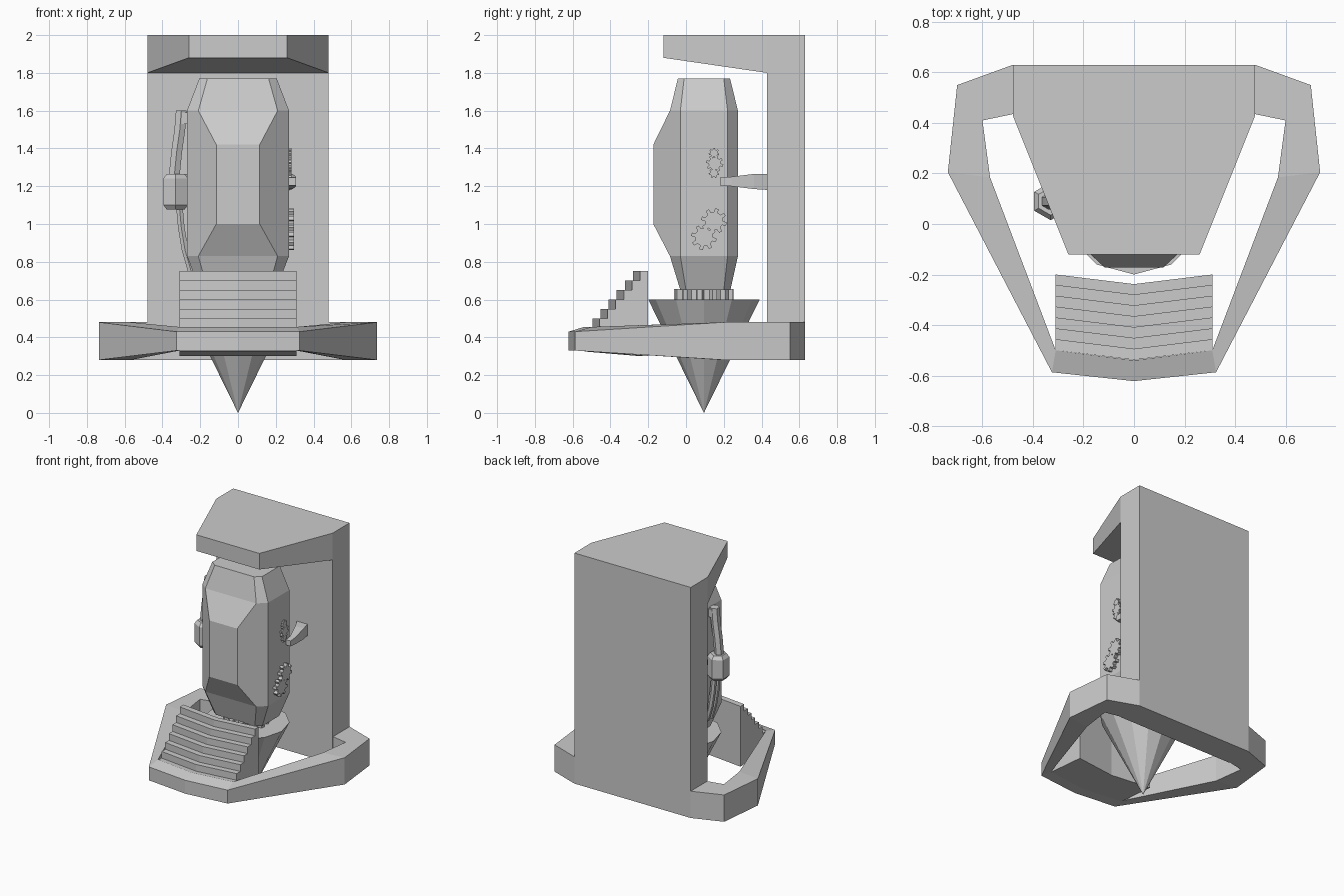
import bpy, bmesh
from math import sin, cos, pi
from mathutils import Vector

if "Cube" in bpy.data.objects:
    bpy.data.objects.remove(bpy.data.objects["Cube"])


def loft(name, sections, cap=True):
    """Skin a list of equal-length closed cross-sections."""
    bm = bmesh.new()
    rows = [[bm.verts.new(p) for p in s] for s in sections]
    n = len(rows[0])
    for a, b in zip(rows, rows[1:]):
        for i in range(n):
            j = (i + 1) % n
            bm.faces.new((a[i], a[j], b[j], b[i]))
    if cap:
        bm.faces.new(rows[0])
        bm.faces.new(rows[-1])
    bmesh.ops.recalc_face_normals(bm, faces=bm.faces)
    me = bpy.data.meshes.new(name)
    bm.to_mesh(me)
    bm.free()
    ob = bpy.data.objects.new(name, me)
    bpy.context.collection.objects.link(ob)
    return ob


def mirror(ob):
    ob.modifiers.new("mirror", 'MIRROR')
    return ob


def gear_profile(teeth, r_out, r_in):
    """Flat gear outline as (u, v) pairs."""
    pts = []
    step = 2 * pi / teeth
    for t in range(teeth):
        for f, r in ((0, r_in), (.42, r_in), (.54, r_out), (.88, r_out)):
            a = (t + f) * step
            pts.append((r * cos(a), r * sin(a)))
    return pts


def tube(name, path, radius, sides=6):
    """Vertical-ish faceted pipe; sections stay horizontal."""
    return loft(name, [[(x + r * cos(2 * pi * i / sides + pi / 6),
                         y + r * sin(2 * pi * i / sides + pi / 6), z)
                        for i in range(sides)]
                       for (x, y, z), r in zip(path, radius)])


# Back wall
loft("back_wall", [[(x, .43, .28), (x, .63, .28), (x, .63, 2), (x, .43, 2)]
                   for x in (-.48, .48)])

# Overhanging roof, thinner and narrower towards the front
loft("roof", [[(-w, y, zb), (w, y, zb), (w, y, 2), (-w, y, 2)]
              for w, y, zb in ((.48, .43, 1.8), (.26, -.12, 1.88))])

# Base ring: outer xy, inner xy, outer bottom/top z, inner top z
half = [((.48, .63), (.48, .435), .28, .48, .48),
        ((.70, .55), (.60, .41), .28, .48, .48),
        ((.737, .205), (.57, .185), .28, .48, .48),
        ((.325, -.587), (.31, -.5), .33, .43, .455),
        ((0, -.622), (0, -.54), .33, .43, .455)]


def ring_section(s, sign):
    (ox, oy), (ix, iy), zb, zt, zi = s
    return [(sign * ox, oy, zb), (sign * ox, oy, zt),
            (sign * ix, iy, zi), (sign * ix, iy, zb)]


loft("base_ring", [ring_section(s, 1) for s in half]
     + [ring_section(s, -1) for s in reversed(half[:-1])])

# Chevron staircase on a solid block
prof = [(-.5, .325), (-.2, .30), (-.2, .75)]
for k in range(6):
    y = -.2 - .043 * (k + 1)
    prof += [(y, .75 - .05 * k), (y, .70 - .05 * k)]
prof += [(-.5, .452)]
loft("stairs", [[(x, y - d, z) for y, z in prof]
                for x, d in ((-.31, 0), (0, .038), (.31, 0))])

# Pointed lower cone
CY = .095
rim = [(.295 * sin(2 * pi * i / 12), CY - .295 * cos(2 * pi * i / 12), .6)
       for i in range(12)]
cone = bmesh.new()
tip = cone.verts.new((0, CY, 0))
rv = [cone.verts.new(p) for p in rim]
for i in range(12):
    cone.faces.new((tip, rv[(i + 1) % 12], rv[i]))
cone.faces.new(rv)
bmesh.ops.recalc_face_normals(cone, faces=cone.faces)
me = bpy.data.meshes.new("pointed_cone")
cone.to_mesh(me)
cone.free()
bpy.context.collection.objects.link(bpy.data.objects.new("pointed_cone", me))

# Toothed collar between cone and body
loft("toothed_collar", [[(u, CY + v, z) for u, v in gear_profile(12, .158, .13)]
                        for z in (.595, .655)])


# Faceted capsule body
def octagon(z, fx, fy, sx, y0, y1, bx, by):
    return [(fx, fy, z), (sx, y0, z), (sx, y1, z), (bx, by, z),
            (-bx, by, z), (-sx, y1, z), (-sx, y0, z), (-fx, fy, z)]


loft("capsule_body", [
    octagon(.65, .16, -.03, .20, 0, .20, .16, .235),
    octagon(.83, .21, -.085, .27, -.03, .22, .21, .275),
    octagon(1.0, .115, -.173, .27, -.03, .22, .21, .275),
    octagon(1.42, .115, -.173, .27, -.03, .22, .21, .275),
    octagon(1.6, .21, -.085, .27, -.03, .22, .21, .275),
    octagon(1.77, .162, -.043, .205, -.01, .20, .162, .233)])

# Small gears on the right flank
for k, (y, z, r, teeth, x1) in enumerate([
        (.148, 1.015, .068, 8, .297), (.095, .93, .068, 8, .297),
        (.148, 1.375, .028, 7, .282), (.152, 1.32, .046, 8, .282),
        (.148, 1.27, .028, 7, .282)]):
    loft(f"side_gear_{k + 1}", [[(x, y + u, z + v)
                                 for u, v in gear_profile(teeth, r, r * .7)]
                                for x in (.262, x1)])

# Support arms from the wall to both flanks
mirror(loft("support_arm", [
    [(x0, y, zb), (x1, y, zb), (x1, y, zt), (x0, y, zt)]
    for y, x0, x1, zb, zt in ((.18, .265, .308, 1.205, 1.245),
                              (.24, .265, .308, 1.20, 1.25),
                              (.36, .22, .29, 1.185, 1.265),
                              (.44, .18, .27, 1.18, 1.265))]))

# Left side housing with upper and lower pipes
tube("side_housing", [(-.33, .09, z) for z in (1.077, 1.10, 1.24, 1.265)],
     [.055, .075, .075, .055])
tube("upper_pipe", [(-.338, .09, 1.25), (-.325, .09, 1.38),
                    (-.308, .09, 1.5), (-.30, .09, 1.6)], [.033] * 4)
for k, dy in enumerate((-.022, .022)):
    tube(f"lower_pipe_{k + 1}", [(-.31, .09 + dy, 1.09), (-.30, .09 + dy, .98),
                                 (-.28, .09 + dy, .86), (-.248, .09 + dy, .75)],
         [.02] * 4)
# Bracket holding the upper pipe end to the body
loft("pipe_bracket", [[(x, .06, 1.53), (x, .12, 1.53), (x, .12, 1.59), (x, .06, 1.59)]
                      for x in (-.30, -.26)])
